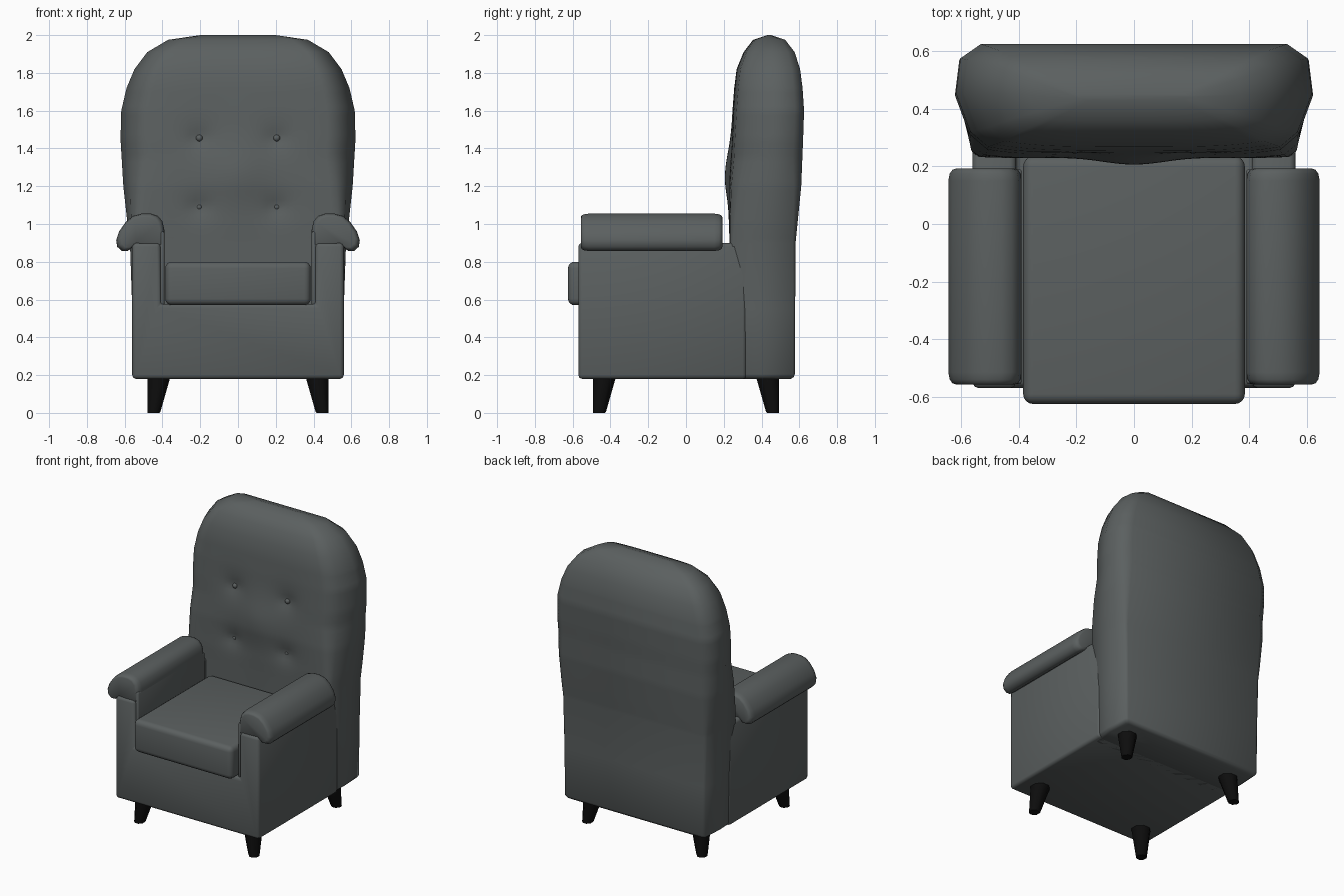
import bpy, bmesh, math

if "Cube" in bpy.data.objects:
    bpy.data.objects.remove(bpy.data.objects["Cube"])


def material(name, rgb):
    m = bpy.data.materials.new(name)
    m.diffuse_color = (*rgb, 1)
    m.use_nodes = True
    m.node_tree.nodes["Principled BSDF"].inputs["Base Color"].default_value = m.diffuse_color
    return m


FABRIC = material("grey_fabric", (0.105, 0.117, 0.117))
WOOD = material("black_wood", (0.004, 0.004, 0.004))


def finish(name, bm, mat, angle=50):
    bmesh.ops.recalc_face_normals(bm, faces=bm.faces[:])
    mesh = bpy.data.meshes.new(name)
    bm.to_mesh(mesh)
    bm.free()
    mesh.materials.append(mat)
    ob = bpy.data.objects.new(name, mesh)
    bpy.context.collection.objects.link(ob)
    bpy.ops.object.select_all(action='DESELECT')
    ob.select_set(True)
    bpy.context.view_layer.objects.active = ob
    bpy.ops.object.shade_smooth_by_angle(angle=math.radians(angle))
    return ob


def loft(rings):
    """Skin a list of equal-length closed rings and cap both ends."""
    bm = bmesh.new()
    vs = [[bm.verts.new(p) for p in r] for r in rings]
    n = len(vs[0])
    for a, b in zip(vs, vs[1:]):
        for i in range(n):
            j = (i + 1) % n
            bm.faces.new((a[i], a[j], b[j], b[i]))
    bm.faces.new(vs[0][::-1])
    bm.faces.new(vs[-1])
    return bm


def bevel_all(bm, width, segments):
    bmesh.ops.recalc_face_normals(bm, faces=bm.faces[:])
    bmesh.ops.bevel(bm, geom=bm.edges[:], offset=width, segments=segments,
                    profile=0.5, affect='EDGES', clamp_overlap=True)
    return bm


def box(name, x0, x1, y0, y1, z0, z1, width, segments=3):
    sq = [(x0, y0), (x1, y0), (x1, y1), (x0, y1)]
    bm = loft([[(x, y, z) for x, y in sq] for z in (z0, z1)])
    return finish(name, bevel_all(bm, width, segments), FABRIC)


def lerp(a, b, t):
    return a + (b - a) * t


# U-shaped frame: seat base with both arm walls
u = [(-.56, .18), (.56, .18), (.56, .9), (.41, .9),
     (.41, .575), (-.41, .575), (-.41, .9), (-.56, .9)]
frame = loft([[(x, y, z) for x, z in u] for y in (-.57, .32)])
finish("seat_frame", bevel_all(frame, .02, 2), FABRIC)

# Backrest: stacked sections (z, half width, front y, rear y)
levels = [(.18, .535, .25, .555), (.19, .55, .236, .57), (.205, .557, .23, .577),
          (.55, .56, .23, .578), (.9, .572, .23, .58), (1.0, .585, .226, .59),
          (1.2, .607, .224, .61), (1.45, .622, .236, .62), (1.6, .618, .245, .625),
          (1.72, .59, .255, .617), (1.82, .548, .268, .604), (1.91, .48, .305, .575),
          (1.975, .37, .355, .525), (2.0, .2, .43, .45)]
upper = [(.82, .06), (.92, .2), (1, .55), (.975, .87), (.86, 1)]
lower = [(.95, 0), (.985, .03), (1, .5), (.985, .97), (.95, 1)]
buttons = [(sx * .205, z) for sx in (-1, 1) for z in (1.09, 1.455)]
COLS = 28


def tuft(x, z):
    """Dents at the buttons and a soft bulge between them."""
    d = sum(.035 * math.exp(-math.hypot(x - bx, z - bz) / .06) for bx, bz in buttons)
    return d - .022 * math.exp(-(x * x + (z - 1.27) ** 2) / .022)


def section(z, w, yf, yb):
    t = min(max((z - .85) / .5, 0), 1)
    side = [(lerp(a[0], b[0], t), lerp(a[1], b[1], t)) for a, b in zip(lower, upper)]
    ring = []
    for i in range(1, COLS):
        c = 2 * i / COLS - 1
        x = side[0][0] * c * w
        ring.append((x, yf + (yb - yf) * side[0][1] * c ** 4 + tuft(x, z), z))
    ring += [(w * x, lerp(yf, yb, y), z) for x, y in side]
    ring += [(-w * x, lerp(yf, yb, y), z) for x, y in reversed(side)]
    return ring


rings = []
for a, b in zip(levels, levels[1:]):
    steps = max(1, round((b[0] - a[0]) / .025)) if .9 <= a[0] < 1.7 else 1
    for k in range(steps):
        rings.append(section(*[lerp(p, q, k / steps) for p, q in zip(a, b)]))
rings.append(section(*levels[-1]))
finish("backrest", loft(rings), FABRIC, 60)

# Tufting buttons
for i, (bx, bz) in enumerate(buttons):
    bm = bmesh.new()
    bmesh.ops.create_uvsphere(bm, u_segments=12, v_segments=8, radius=.018)
    bmesh.ops.translate(bm, verts=bm.verts[:], vec=(bx, .262, bz))
    finish(f"button_{i + 1}", bm, FABRIC)

# Seat cushion
box("seat_cushion", -.385, .385, -.625, .235, .57, .8, .035, 4)

# Arm pads: rolled profile with rounded ends, plus inner drape
pad = [(.39, .88), (.39, .97), (.4, 1.015), (.425, 1.043), (.46, 1.055), (.51, 1.055),
       (.555, 1.043), (.595, 1.01), (.63, .96), (.645, .915), (.64, .88),
       (.615, .857), (.585, .857), (.56, .875), (.545, .89), (.47, .88)]
ends = [(-.557, .8), (-.553, .89), (-.54, .96), (-.515, 1),
        (.15, 1), (.175, .96), (.188, .89), (.192, .8)]
for side, s in (("left", -1), ("right", 1)):
    pr = [[(s * (.515 + (x - .515) * k), y, .96 + (z - .96) * k) for x, z in pad]
          for y, k in ends]
    finish(f"{side}_arm_pad", loft(pr), FABRIC, 60)
    x0, x1 = sorted((s * .39, s * .415))
    box(f"{side}_arm_drape", x0, x1, -.555, .19, .57, .96, .008, 2)

    # Tapered legs with chamfered corners, upright on their outer faces
    for end, e in (("front", -1), ("rear", 1)):
        lr = []
        for z, width in ((0, .065), (.008, .07), (.19, .122)):
            c = .3 * width
            pts = [(c, 0), (width - c, 0), (width, c), (width, width - c),
                   (width - c, width), (c, width), (0, width - c), (0, c)]
            lr.append([(s * (.48 - px), e * (.493 - py), z) for px, py in pts])
        finish(f"{end}_{side}_leg", loft(lr), WOOD, 50)
